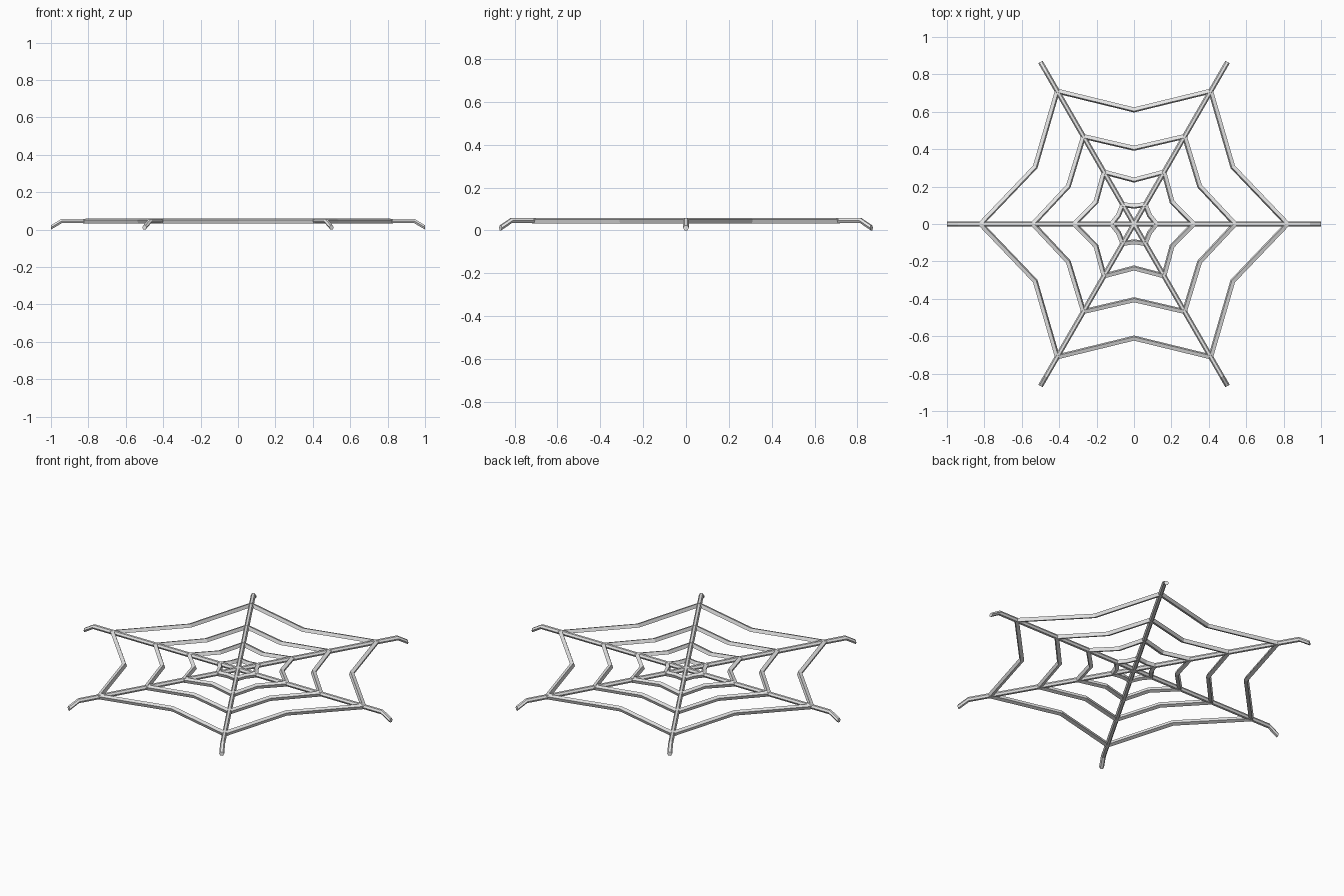
import bpy, bmesh, math

if "Cube" in bpy.data.objects:
    bpy.data.objects.remove(bpy.data.objects["Cube"])

Z = 0.046    # height of the flat web

silk = bpy.data.materials.new("silk white")
silk.diffuse_color = (0.8, 0.8, 0.8, 1)
silk.use_nodes = True
silk.node_tree.nodes["Principled BSDF"].inputs["Base Color"].default_value = silk.diffuse_color


def polar(r, deg):
    a = math.radians(deg)
    return (r * math.cos(a), r * math.sin(a))


def section(sides, radius, turn):
    """Cross section as (outward, up) points."""
    return [polar(radius, turn + 360 * k / sides) for k in range(sides)]


def strand(name, frames, prof, cyclic=False):
    """Sweep a profile along frames of (x, y, z, side x, side y)."""
    bm = bmesh.new()
    loops = [[bm.verts.new((x + sx * o, y + sy * o, z + u)) for o, u in prof]
             for x, y, z, sx, sy in frames]
    n = len(prof)
    for a, b in zip(loops, loops[1:] + (loops[:1] if cyclic else [])):
        for k in range(n):
            bm.faces.new((a[k], a[(k + 1) % n], b[(k + 1) % n], b[k]))
    if not cyclic:
        bm.faces.new(loops[0])
        bm.faces.new(loops[-1])
    bmesh.ops.recalc_face_normals(bm, faces=bm.faces)
    me = bpy.data.meshes.new(name)
    bm.to_mesh(me)
    bm.free()
    me.materials.append(silk)
    bpy.context.collection.objects.link(bpy.data.objects.new(name, me))


# Three straight strands across the web with tips bent down to the ground
hexagon = section(6, 0.0135, 0)
for i in range(3):
    side = polar(1, 60 * i + 90)
    strand(f"spoke_{i + 1}", [(*polar(r, 60 * i), z, *side) for r, z in
           ((-1, 0.0118), (-0.942, Z), (0.942, Z), (1, 0.0118))], hexagon)

# Rings that sag inward between the spokes, mitred at their corners
square = section(4, 0.0145, 25)
for i, (outer, inner) in enumerate(((0.82, 0.61), (0.54, 0.405),
                                    (0.32, 0.235), (0.12, 0.095))):
    # the segment's tilt sets the mitre length at outer and inner corners
    dx, dy = outer - inner * math.cos(math.pi / 6), inner * 0.5
    seg = math.atan2(dx, dy)
    miters = (1 / math.cos(seg), 1 / math.cos(seg - math.pi / 6))
    frames = []
    for k in range(12):
        r = inner if k % 2 else outer
        frames.append((*polar(r, 30 * k), Z, *polar(miters[k % 2], 30 * k)))
    strand(f"ring_{i + 1}", frames, square, True)
